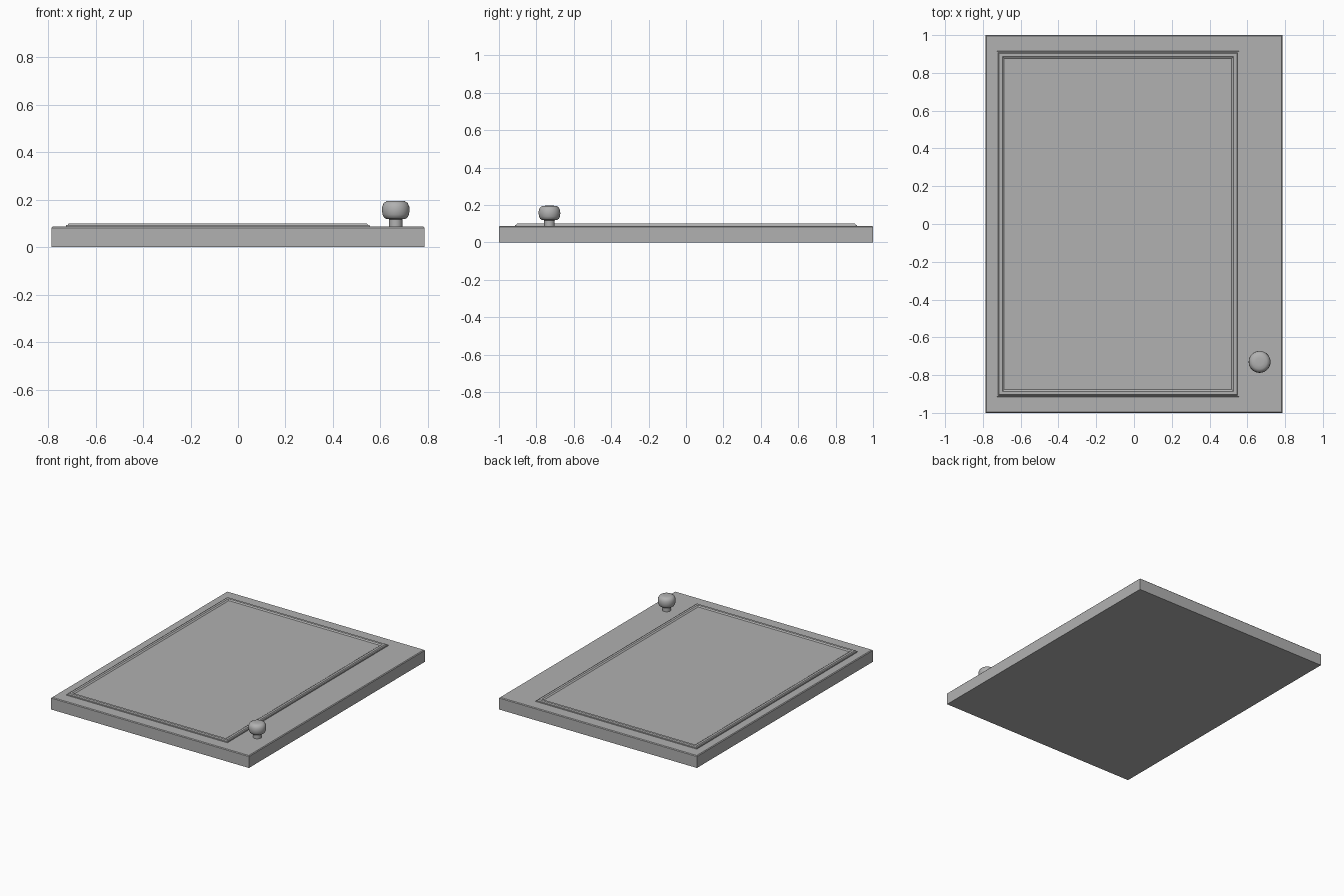
import bpy, bmesh, math

if "Cube" in bpy.data.objects:
    bpy.data.objects.remove(bpy.data.objects["Cube"])

TOP = 0.087

# Mid-grey paint shared by all parts
paint = bpy.data.materials.new("grey_paint")
paint.diffuse_color = (0.44, 0.44, 0.44, 1)
paint.use_nodes = True
paint.node_tree.nodes["Principled BSDF"].inputs["Base Color"].default_value = paint.diffuse_color


def finish(bm, name, angle=30):
    bmesh.ops.recalc_face_normals(bm, faces=bm.faces)
    me = bpy.data.meshes.new(name)
    bm.to_mesh(me)
    bm.free()
    me.materials.append(paint)
    ob = bpy.data.objects.new(name, me)
    bpy.context.collection.objects.link(ob)
    bpy.ops.object.select_all(action='DESELECT')
    ob.select_set(True)
    bpy.context.view_layer.objects.active = ob
    bpy.ops.object.shade_smooth_by_angle(angle=math.radians(angle))
    return ob


def stacked_rects(name, x0, x1, y0, y1, profile):
    """Rectangular loops given as (inset, z), bridged and capped."""
    bm = bmesh.new()
    loops = []
    for d, z in profile:
        loops.append([bm.verts.new(p) for p in (
            (x0 + d, y0 + d, z), (x1 - d, y0 + d, z),
            (x1 - d, y1 - d, z), (x0 + d, y1 - d, z))])
    for a, b in zip(loops, loops[1:]):
        for i in range(4):
            j = (i + 1) % 4
            bm.faces.new((a[i], a[j], b[j], b[i]))
    bm.faces.new(loops[-1])
    bm.faces.new(loops[0][::-1])
    return finish(bm, name, 15)


def lathe(name, profile, x, y, steps=32):
    bm = bmesh.new()
    verts = [bm.verts.new((x + r, y, z)) for r, z in profile]
    edges = [bm.edges.new(e) for e in zip(verts, verts[1:])]
    bmesh.ops.spin(bm, geom=verts + edges, cent=(x, y, 0), axis=(0, 0, 1),
                   angle=2 * math.pi, steps=steps)
    bmesh.ops.remove_doubles(bm, verts=bm.verts, dist=1e-5)
    return finish(bm, name, 45)


# Door slab with softly eased front edges
stacked_rects("door_slab", -0.787, 0.787, -1, 1,
              [(0, 0), (0, TOP - 0.005), (0.005, TOP)])

# Raised moulding around the inner panel
stacked_rects("panel_moulding", -0.727, 0.557, -0.916, 0.916,
              [(0, TOP - 0.004), (0.002, TOP + 0.006), (0.008, TOP + 0.006),
               (0.013, TOP + 0.013), (0.030, TOP + 0.013),
               (0.040, TOP + 0.006)])

# Round pull knob: stem and flattened head
lathe("knob", [(0, TOP - 0.005), (0.028, TOP - 0.005), (0.028, 0.118),
               (0.040, 0.119), (0.050, 0.126), (0.056, 0.138),
               (0.058, 0.155), (0.057, 0.172), (0.050, 0.187),
               (0.038, 0.194), (0.020, 0.196), (0, 0.196)], 0.665, -0.73)
